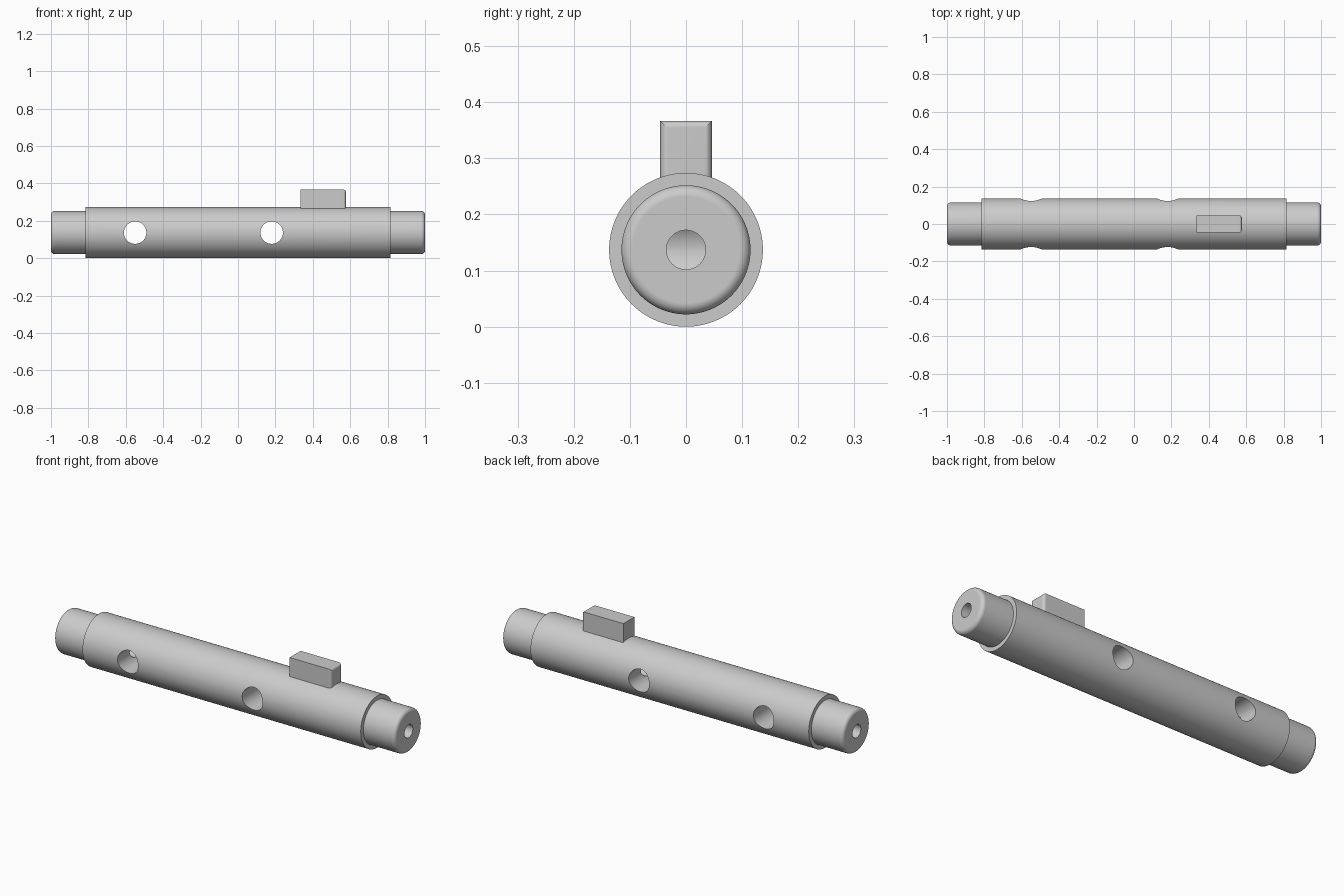
import bpy, bmesh, math
from mathutils import Matrix, Vector

if "Cube" in bpy.data.objects:
    bpy.data.objects.remove(bpy.data.objects["Cube"], do_unlink=True)

AXIS_Z = 0.137          # height of the shaft axis
BODY_R, END_R = 0.137, 0.115
SHOULDER, FILLET = 0.815, 0.02
HOLE_R, BORE_R = 0.06, 0.035
HOLES = (-0.55, 0.18)   # cross hole positions

grey = bpy.data.materials.new("plain_grey")
grey.use_nodes = True
grey.diffuse_color = (0.6, 0.6, 0.6, 1)
grey.node_tree.nodes["Principled BSDF"].inputs["Base Color"].default_value = (0.6, 0.6, 0.6, 1)


def add_object(name, bm):
    bmesh.ops.recalc_face_normals(bm, faces=bm.faces[:])
    mesh = bpy.data.meshes.new(name)
    bm.to_mesh(mesh)
    bm.free()
    mesh.materials.append(grey)
    ob = bpy.data.objects.new(name, mesh)
    bpy.context.collection.objects.link(ob)
    return ob


def activate(ob):
    bpy.ops.object.select_all(action="DESELECT")
    ob.select_set(True)
    bpy.context.view_layer.objects.active = ob


def finish(ob):
    activate(ob)
    bpy.ops.object.shade_smooth_by_angle(angle=math.radians(30))
    mod = ob.modifiers.new("even_shading", "WEIGHTED_NORMAL")
    mod.keep_sharp = True


def lathe(name, profile, sides):
    """Solid of revolution about the x axis from (x, radius) points."""
    bm = bmesh.new()
    rings = []
    for x, r in profile:
        angles = [2 * math.pi * i / sides for i in range(sides)]
        rings.append([bm.verts.new((x, r * math.cos(a), AXIS_Z + r * math.sin(a)))
                      for a in angles])
    for a, b in zip(rings, rings[1:]):
        for i in range(sides):
            j = (i + 1) % sides
            bm.faces.new((a[i], a[j], b[j], b[i]))
    bm.faces.new(rings[0])
    bm.faces.new(rings[-1])
    return add_object(name, bm)


def cut_cylinder(target, centre, radius, depth, axis):
    """Cut a round hole along the given axis, then drop the cutter."""
    bm = bmesh.new()
    turn = Vector((0, 0, 1)).rotation_difference(Vector(axis)).to_matrix().to_4x4()
    bmesh.ops.create_cone(bm, cap_ends=True, segments=64, radius1=radius, radius2=radius,
                          depth=depth, matrix=Matrix.Translation(centre) @ turn)
    cutter = add_object("hole_cutter", bm)
    cutter.hide_render = True
    mod = target.modifiers.new("hole", "BOOLEAN")
    mod.operation, mod.solver, mod.object = "DIFFERENCE", "EXACT", cutter
    activate(target)
    bpy.ops.object.modifier_apply(modifier=mod.name)
    bpy.data.objects.remove(cutter, do_unlink=True)


# Stepped shaft with rounded ends
steps = 8
half = [(SHOULDER, BODY_R), (SHOULDER, END_R)]
for i in range(steps + 1):
    a = math.pi / 2 * i / steps
    half.append((1 - FILLET + FILLET * math.sin(a), END_R - FILLET + FILLET * math.cos(a)))
shaft = lathe("shaft", [(-x, r) for x, r in reversed(half)] + half, 128)

# Cross holes, each met by a bore from the nearer end
for x, end in zip(HOLES, (-1.1, 1.1)):
    cut_cylinder(shaft, (x, 0, AXIS_Z), HOLE_R, 0.5, (0, 1, 0))
    cut_cylinder(shaft, ((x + end) / 2, 0, AXIS_Z), BORE_R, abs(end - x), (1, 0, 0))
finish(shaft)

# Raised key with its outer end rounded on the top and sides
x0, x1, w, z0, z1 = 0.335, 0.577, 0.046, 0.22, 0.367
bm = bmesh.new()
bmesh.ops.create_cube(bm, size=1, matrix=Matrix.Translation(((x0 + x1) / 2, 0, (z0 + z1) / 2))
                      @ Matrix.Diagonal((x1 - x0, 2 * w, z1 - z0, 1)))
rounded = [e for e in bm.edges
           if all(v.co.x > x1 - 0.001 for v in e.verts)
           and any(v.co.z > z1 - 0.001 for v in e.verts)]
bmesh.ops.bevel(bm, geom=rounded, offset=0.014, segments=6, profile=0.5, affect="EDGES")
finish(add_object("key_block", bm))
